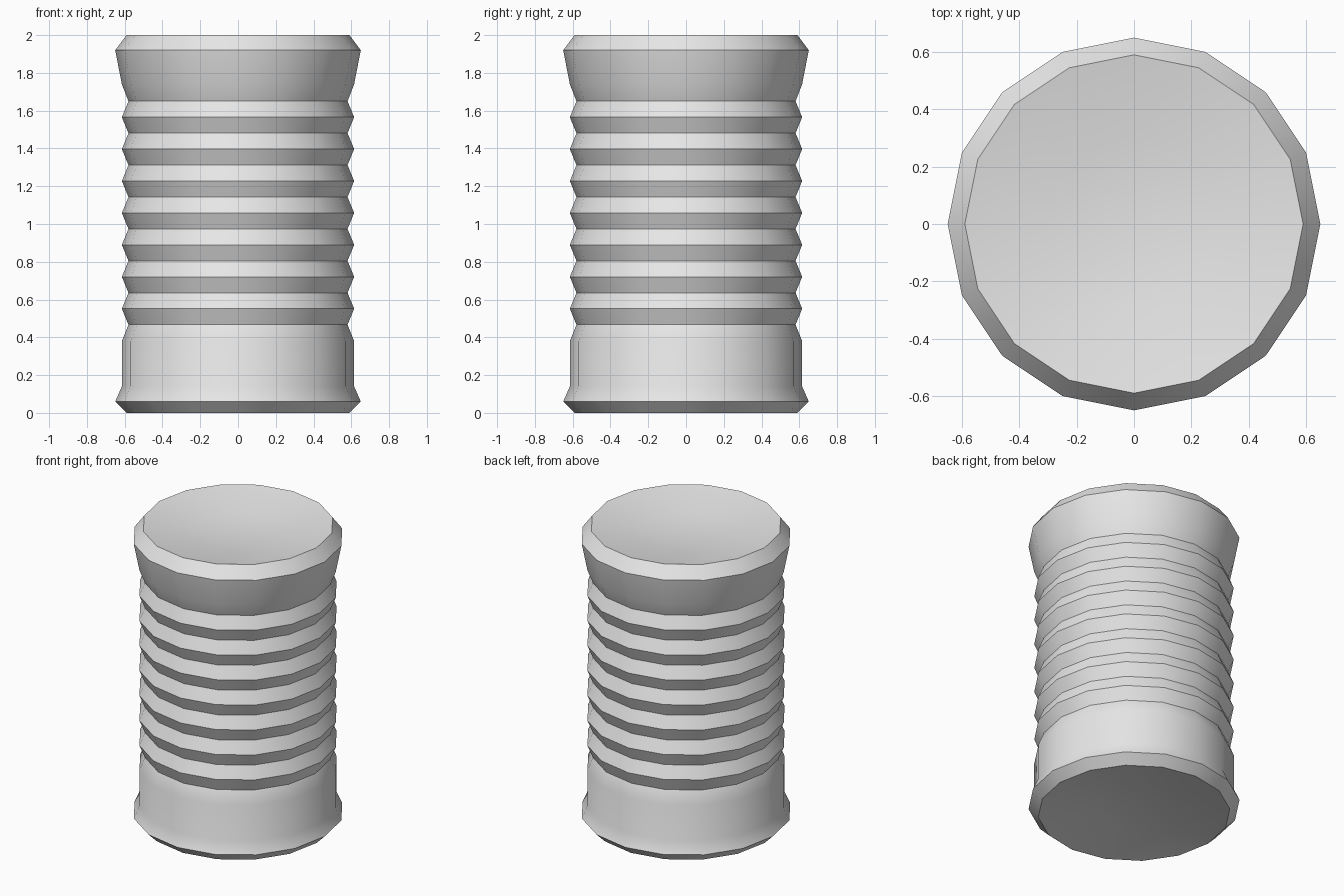
import bpy, bmesh
from math import cos, sin, pi, radians

cube = bpy.data.objects.get("Cube")
if cube:
    bpy.data.objects.remove(cube, do_unlink=True)

SIDES = 16
VALLEY, PEAK, LIP = 0.58, 0.615, 0.65

# Plain grey material
grey = bpy.data.materials.new("plain grey")
grey.use_nodes = True
colour = (0.8, 0.8, 0.8, 1)
grey.diffuse_color = colour
grey.node_tree.nodes["Principled BSDF"].inputs["Base Color"].default_value = colour

# Profile as (radius, height): dished base, lower lip and plain band
profile = [(0, 0.07), (0.3, 0.052), (0.59, 0), (LIP, 0.06), (PEAK, 0.14), (PEAK, 0.38)]

# Seven corrugations between the lower band and the collar
RIBS, LOW, HIGH = 7, 0.467, 1.65
pitch = (HIGH - LOW) / RIBS
for i in range(RIBS):
    z = LOW + i * pitch
    profile += [(VALLEY, z), (PEAK, z + pitch / 2)]

# Flared collar, bevelled rim and dished top
profile += [(VALLEY, HIGH), (PEAK, 1.74), (LIP, 1.92), (0.59, 2), (0.3, 1.948), (0, 1.93)]


def lathe(name, points, sides, material):
    """Turn a profile that starts and ends on the axis."""
    bm = bmesh.new()
    rings = []
    for r, z in points:
        count = sides if r else 1
        rings.append([bm.verts.new((r * cos(2 * pi * k / sides), r * sin(2 * pi * k / sides), z))
                      for k in range(count)])
    for a, b in zip(rings, rings[1:]):
        for k in range(sides):
            n = (k + 1) % sides
            corners = [a[k % len(a)], a[n % len(a)], b[n % len(b)], b[k % len(b)]]
            bm.faces.new(list(dict.fromkeys(corners)))
    bmesh.ops.recalc_face_normals(bm, faces=bm.faces)
    mesh = bpy.data.meshes.new(name)
    bm.to_mesh(mesh)
    bm.free()
    mesh.materials.append(material)
    obj = bpy.data.objects.new(name, mesh)
    bpy.context.collection.objects.link(obj)
    return obj


can = lathe("ribbed_can", profile, SIDES, grey)

# Smooth round the sides, sharp on the ribs and rims
bpy.ops.object.select_all(action="DESELECT")
can.select_set(True)
bpy.context.view_layer.objects.active = can
bpy.ops.object.shade_smooth_by_angle(angle=radians(30))
